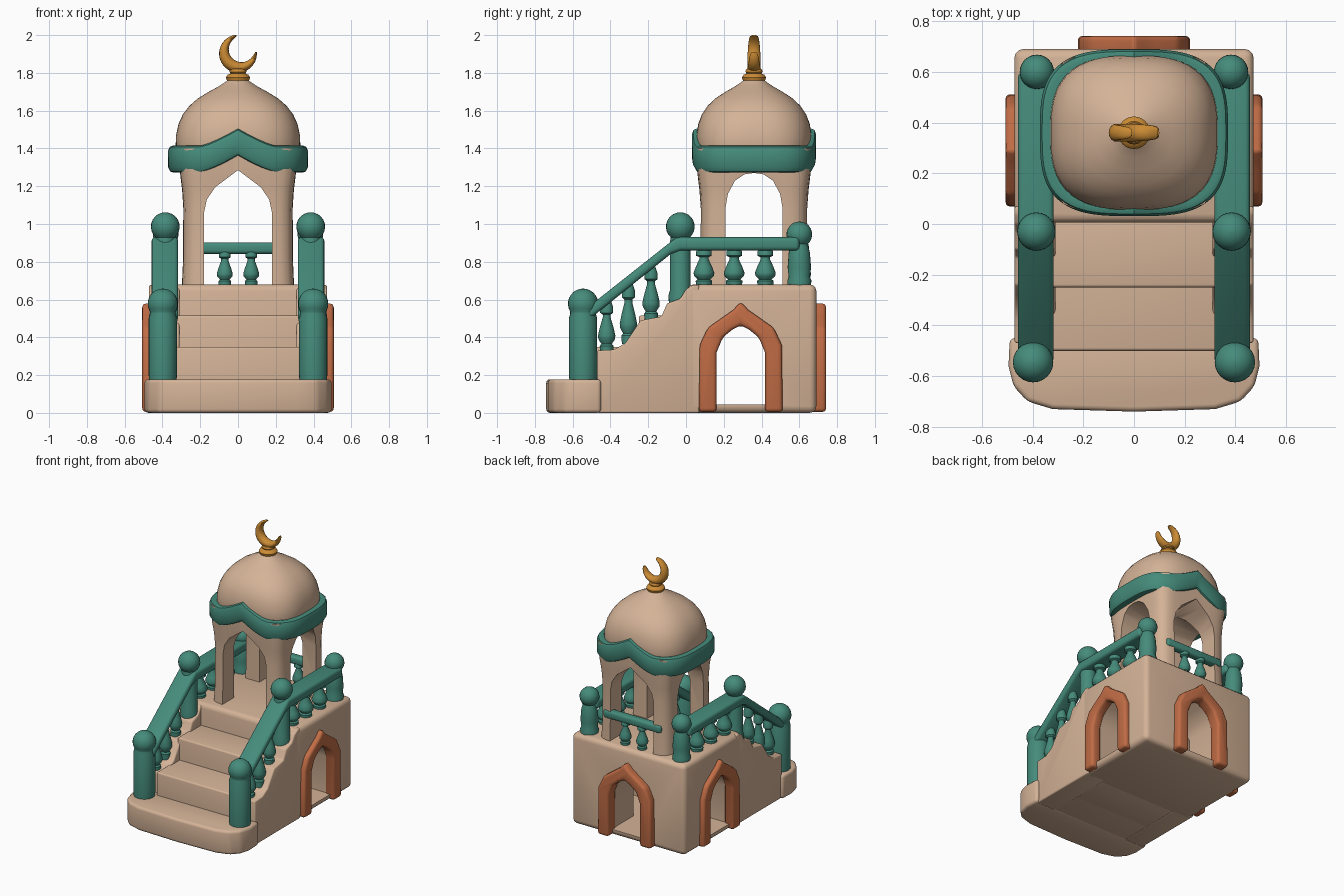
import bpy, bmesh, math
from mathutils import Vector

cube = bpy.data.objects.get("Cube")
if cube:
    bpy.data.objects.remove(cube, do_unlink=True)


def material(name, rgb):
    m = bpy.data.materials.new(name)
    m.use_nodes = True
    m.diffuse_color = (*rgb, 1)
    m.node_tree.nodes["Principled BSDF"].inputs["Base Color"].default_value = (*rgb, 1)
    return m


SAND = material("sandstone", (0.66, 0.45, 0.31))
TEAL = material("teal", (0.06, 0.26, 0.20))
CLAY = material("terracotta", (0.53, 0.15, 0.06))
GOLD = material("gold", (0.60, 0.26, 0.035))


def finish(name, bm, mat, bevel=0, cutters=()):
    """Turn a bmesh into a shaded object, bevelled and then cut."""
    bmesh.ops.recalc_face_normals(bm, faces=bm.faces)
    mesh = bpy.data.meshes.new(name)
    bm.to_mesh(mesh)
    bm.free()
    ob = bpy.data.objects.new(name, mesh)
    bpy.context.collection.objects.link(ob)
    if mat:
        mesh.materials.append(mat)
    bpy.ops.object.select_all(action='DESELECT')
    ob.select_set(True)
    bpy.context.view_layer.objects.active = ob
    if bevel:
        mod = ob.modifiers.new("bevel", 'BEVEL')
        mod.width, mod.segments, mod.angle_limit = bevel, 3, math.radians(28)
        bpy.ops.object.modifier_apply(modifier=mod.name)
    for c in cutters:
        mod = ob.modifiers.new("cut", 'BOOLEAN')
        mod.operation, mod.solver, mod.object = 'DIFFERENCE', 'EXACT', c
        bpy.ops.object.modifier_apply(modifier=mod.name)
    if mat:
        bpy.ops.object.shade_smooth_by_angle(angle=math.radians(40))
    else:
        ob.hide_render = True
    return ob


def prism(name, outline, lo, hi, axis, mat, bevel=0, cutters=()):
    """Extrude a 2D outline along x, y or z."""
    place = {'x': lambda u, v, d: (d, u, v),
             'y': lambda u, v, d: (u, d, v),
             'z': lambda u, v, d: (u, v, d)}[axis]
    bm = bmesh.new()
    a = [bm.verts.new(place(u, v, lo)) for u, v in outline]
    b = [bm.verts.new(place(u, v, hi)) for u, v in outline]
    bm.faces.new(a)
    bm.faces.new(b)
    for i in range(len(a)):
        j = (i + 1) % len(a)
        bm.faces.new((a[i], a[j], b[j], b[i]))
    return finish(name, bm, mat, bevel, cutters)


def box(name, x, y, z, mat, bevel, cutters=()):
    outline = [(x[0], y[0]), (x[1], y[0]), (x[1], y[1]), (x[0], y[1])]
    return prism(name, outline, *z, 'z', mat, bevel, cutters)


def loft(name, rings, mat, closed=False, cutters=()):
    """Skin a series of closed rings; cap the ends unless it loops."""
    bm = bmesh.new()
    rows = [[bm.verts.new(p) for p in ring] for ring in rings]
    pairs = list(zip(rows, rows[1:])) + ([(rows[-1], rows[0])] if closed else [])
    for a, b in pairs:
        for i in range(len(a)):
            j = (i + 1) % len(a)
            bm.faces.new((a[i], a[j], b[j], b[i]))
    if not closed:
        bm.faces.new(rows[0])
        bm.faces.new(rows[-1])
    return finish(name, bm, mat, 0, cutters)


def squircle(hx, hy, z, power, cx=0, cy=0, n=24):
    ring = []
    for i in range(n):
        c, s = math.cos(math.tau * i / n), math.sin(math.tau * i / n)
        r = (abs(c / hx) ** power + abs(s / hy) ** power) ** (-1 / power)
        ring.append((cx + r * c, cy + r * s, z))
    return ring


def lathe(name, x, y, profile, mat):
    return loft(name, [squircle(r, r, z, 2, x, y) for r, z in profile], mat)


def ball(r, z, start=-50):
    """Profile of a ball, from just above its neck to its top."""
    angles = [math.radians(start + (89 - start) * i / 9) for i in range(10)]
    return [(r * math.cos(a), z + r * math.sin(a)) for a in angles]


def mirrored(half, centre=0):
    """Complete a half outline that ends on its centre line."""
    return [(centre + u, v) for u, v in half] + [(centre - u, v) for u, v in half[-2::-1]]


# Pointed doorways through the base
ARCH_Y = 0.29
door = [(0.137, 0.045), (0.137, 0.32), (0.105, 0.405), (0.05, 0.45), (0, 0.48)]
side_door_cut = prism("side_door_cutter", mirrored(door, ARCH_Y), -0.7, 0.7, 'x', None)
back_door_cut = prism("back_door_cutter", mirrored(door), ARCH_Y, 0.9, 'y', None)
box("platform", (-0.472, 0.472), (0.005, 0.69), (0, 0.68), SAND, 0.035,
    (side_door_cut, back_door_cut))

# Terracotta door surrounds
outer = [(0.222, 0.005), (0.217, 0.36), (0.175, 0.45), (0.09, 0.51), (0.04, 0.545), (0, 0.588)]
inner = [(0.128, 0.005), (0.128, 0.32), (0.095, 0.40), (0.045, 0.44), (0, 0.465)]
surround = lambda c: mirrored(outer, c) + mirrored(inner, c)[::-1]
for side, s in (("left", 1), ("right", -1)):
    lo, hi = sorted((s * 0.43, s * 0.507))
    prism(side + "_door_surround", surround(ARCH_Y), lo, hi, 'x', CLAY, 0.02)
prism("back_door_surround", surround(0), 0.65, 0.742, 'y', CLAY, 0.02)

# Stairs between wavy side walls
slab = [(0.49, -0.45), (0.495, -0.56), (0.475, -0.64), (0.42, -0.70), (0.32, -0.73), (0, -0.74)]
prism("bottom_step", mirrored(slab), 0, 0.178, 'z', SAND, 0.02)
for i in range(2):
    box(f"step_{i + 2}", (-0.33, 0.33), (-0.5 + 0.25 * i, 0.06), (0.002, 0.35 + 0.165 * i), SAND, 0.012)
wall = [(0.07, 0), (-0.47, 0), (-0.47, 0.33), (-0.38, 0.335), (-0.32, 0.37), (-0.28, 0.43),
        (-0.24, 0.49), (-0.13, 0.51), (-0.10, 0.58), (-0.03, 0.605), (0, 0.655), (0.04, 0.678), (0.07, 0.678)]

# Railings: posts, handrails and balusters on both sides
newel = [(0.07, 0.15), (0.075, 0.20), (0.075, 0.50), (0.068, 0.525)] + ball(0.08, 0.578, -32)
mid_post = [(0.06, 0.57), (0.063, 0.62), (0.055, 0.65), (0.055, 0.90), (0.05, 0.935)] + ball(0.076, 0.986)
end_post = [(0.06, 0.66), (0.064, 0.70), (0.056, 0.72), (0.062, 0.77), (0.056, 0.85),
            (0.046, 0.885)] + ball(0.068, 0.945)
handrail = [(-0.55, 0.465), (-0.08, 0.842), (-0.03, 0.86), (0.6, 0.86),
            (0.6, 0.93), (-0.05, 0.93), (-0.55, 0.535)]
vase = [(0.75, -0.05), (0.8, 0.1), (0.6, 0.14), (0.95, 0.24), (1, 0.32), (0.8, 0.48),
        (0.45, 0.70), (0.45, 0.76), (0.75, 0.80), (0.75, 0.92), (0.5, 1.05)]


def baluster(name, x, y, lo, hi, r):
    lathe(name, x, y, [(r * k, lo + (hi - lo) * t) for k, t in vase], TEAL)


for side, s in (("left", 1), ("right", -1)):
    span = lambda a, b: sorted((s * a, s * b))
    prism(side + "_stair_wall", wall, *span(0.31, 0.471), 'x', SAND, 0.01)
    lathe(side + "_front_post", s * 0.398, -0.545, newel, TEAL)
    lathe(side + "_middle_post", s * 0.385, -0.03, mid_post, TEAL)
    lathe(side + "_back_post", s * 0.383, 0.60, end_post, TEAL)
    prism(side + "_handrail", handrail, *span(0.317, 0.457), 'x', TEAL, 0.02)
    for i, y in enumerate((0.095, 0.255, 0.42)):
        baluster(f"{side}_top_baluster_{i + 1}", s * 0.385, y, 0.68, 0.87, 0.055)
    for i, (y, lo, hi) in enumerate(((-0.42, 0.33, 0.58), (-0.305, 0.38, 0.67), (-0.185, 0.50, 0.76))):
        baluster(f"{side}_stair_baluster_{i + 1}", s * 0.39, y, lo, hi, 0.046)
    baluster(side + "_back_baluster", s * 0.07, 0.62, 0.68, 0.86, 0.042)
box("back_handrail", (-0.24, 0.24), (0.59, 0.65), (0.842, 0.902), TEAL, 0.018)

# Open kiosk with four arches
CY = 0.36
front_arch = [(0.18, 0.6), (0.18, 1.06), (0.165, 1.13), (0.12, 1.195), (0.06, 1.24), (0, 1.285)]
side_arch = [(0.152, 0.6), (0.152, 1.08), (0.138, 1.16), (0.1, 1.23), (0.05, 1.263), (0, 1.27)]
front_cut = prism("front_arch_cutter", mirrored(front_arch), -0.2, 0.9, 'y', None)
side_cut = prism("side_arch_cutter", mirrored(side_arch, CY), -0.6, 0.6, 'x', None)
body = [(0.66, 0.298), (0.80, 0.292), (1.08, 0.290), (1.18, 0.296), (1.28, 0.308), (1.40, 0.312)]
loft("kiosk", [squircle(h, h - 0.007, z, 7, 0, CY, 64) for z, h in body], SAND,
     cutters=(front_cut, side_cut))
for cutter in (side_door_cut, back_door_cut, front_cut, side_cut):
    bpy.data.objects.remove(cutter, do_unlink=True)

# Teal cornice, rising to a point at front and back
section = [(0.29, 1.29), (0.34, 1.272), (0.358, 1.278), (0.37, 1.30),
           (0.371, 1.385), (0.362, 1.408), (0.345, 1.415), (0.29, 1.40)]
rows = []
for h, z in section:
    ring = squircle(h, h - 0.042, z, 3.2, 0, CY, 96)
    rows.append([(x, y, zz + 0.09 * max(0, 1 - abs(x) / 0.2) ** 1.3) for x, y, zz in ring])
loft("cornice", rows, TEAL, closed=True)

# Dome, squarish at its foot and round at its tip
dome = [(0.322, 1.36), (0.330, 1.42), (0.328, 1.47), (0.315, 1.53), (0.292, 1.58), (0.258, 1.625),
        (0.212, 1.665), (0.155, 1.70), (0.10, 1.73), (0.06, 1.757), (0.03, 1.785)]
loft("dome", [squircle(r, r * (0.91 + 0.09 * i / 10), z, 2.9 - 0.09 * i, 0, CY, 64)
              for i, (r, z) in enumerate(dome)], SAND)

# Gold finial with a tapering crescent
lathe("finial_base", 0, CY, [(0.035, 1.745), (0.058, 1.757), (0.064, 1.775), (0.055, 1.79),
                             (0.038, 1.797), (0.046, 1.806), (0.04, 1.82), (0.02, 1.83)], GOLD)
rings = []
STEPS = 36
for i in range(STEPS + 1):
    a = math.radians(95 + 270 * i / STEPS)
    swell = math.sin(math.pi * i / STEPS)
    w = 0.004 + 0.027 * swell ** 0.8
    depth = 0.012 + 0.024 * swell ** 0.4
    out = Vector((math.cos(a), 0, math.sin(a)))
    middle = Vector((0, CY, 1.902)) + out * (0.1 - w)
    rings.append([middle + out * w * math.cos(t) + Vector((0, depth * math.sin(t), 0))
                  for t in (math.tau * k / 14 for k in range(14))])
loft("crescent", rings, GOLD)
